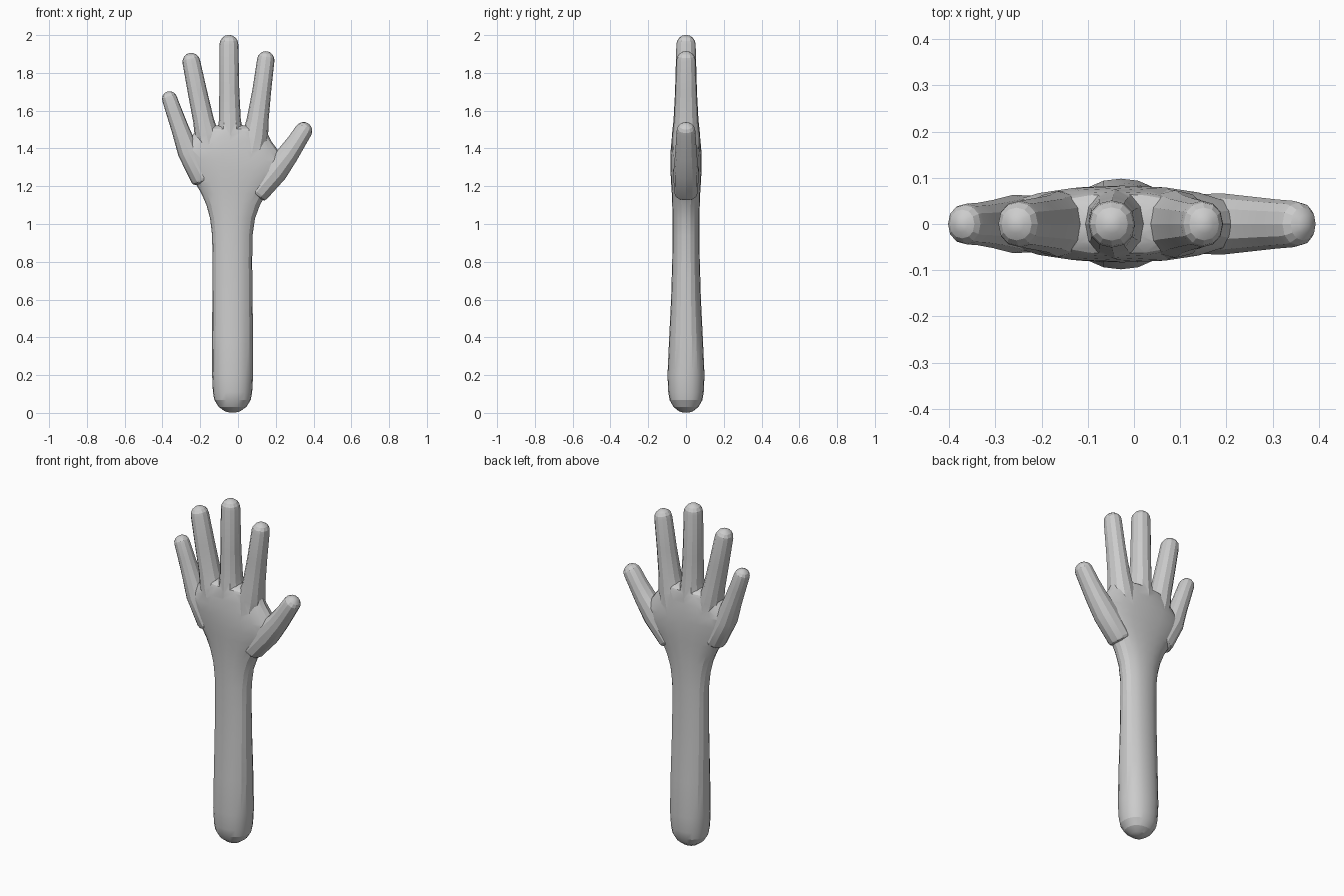
import bpy, bmesh, math
from mathutils import Vector

if "Cube" in bpy.data.objects:
    bpy.data.objects.remove(bpy.data.objects["Cube"])

skin = bpy.data.materials.new("light_grey")
skin.diffuse_color = (0.6, 0.6, 0.6, 1)
skin.use_nodes = True
skin.node_tree.nodes["Principled BSDF"].inputs["Base Color"].default_value = skin.diffuse_color


def power(v, e):
    return math.copysign(abs(v) ** e, v)


def loft(name, stations, axis, start_cap, end_cap, sides=16, roundness=2.2):
    """Rounded tube through (x, z, half width, half depth) stations with domed ends."""
    axis = Vector(axis).normalized()
    side = Vector((axis.z, 0, -axis.x))
    rings = [(Vector((x, 0, z)), w, d) for x, z, w, d in stations]

    def dome(ring, height, sign):
        c, w, d = ring
        return [(c + axis * sign * height * math.sin(a), w * math.cos(a), d * math.cos(a))
                for a in (math.radians(t) for t in (22, 45, 66, 82))]

    rings = dome(rings[0], start_cap, -1)[::-1] + rings + dome(rings[-1], end_cap, 1)
    bm = bmesh.new()
    loops = []
    for c, w, d in rings:
        loop = []
        for i in range(sides):
            a = 2 * math.pi * i / sides
            u, v = (power(f(a), 2 / roundness) for f in (math.cos, math.sin))
            loop.append(bm.verts.new(c + side * w * u + Vector((0, d * v, 0))))
        loops.append(loop)
    for lo, hi in zip(loops, loops[1:]):
        for i in range(sides):
            j = (i + 1) % sides
            bm.faces.new((lo[i], lo[j], hi[j], hi[i]))
    bm.faces.new(loops[0][::-1])
    bm.faces.new(loops[-1])
    bmesh.ops.recalc_face_normals(bm, faces=bm.faces)
    mesh = bpy.data.meshes.new(name)
    bm.to_mesh(mesh)
    bm.free()
    mesh.materials.append(skin)
    obj = bpy.data.objects.new(name, mesh)
    bpy.context.collection.objects.link(obj)
    return obj


# Forearm and palm: z, left x, right x, half depth
outline = [(0.11, -0.133, 0.075, 0.094), (0.2, -0.137, 0.08, 0.098), (0.4, -0.137, 0.08, 0.089),
           (0.6, -0.136, 0.077, 0.079), (0.8, -0.135, 0.075, 0.073), (0.94, -0.137, 0.077, 0.071),
           (1.03, -0.148, 0.09, 0.071), (1.1, -0.167, 0.116, 0.073), (1.16, -0.193, 0.15, 0.075),
           (1.22, -0.228, 0.2, 0.079), (1.28, -0.264, 0.237, 0.082), (1.34, -0.292, 0.24, 0.083),
           (1.39, -0.305, 0.212, 0.081), (1.44, -0.265, 0.175, 0.077), (1.49, -0.225, 0.152, 0.07)]
hand = loft("forearm_and_palm", [((l + r) / 2, z, (r - l) / 2, d) for z, l, r, d in outline],
            (0, 0, 1), 0.11, 0.035, sides=20)

# Fingers and thumb: stations from the root inside the palm to the fingertip
digits = {
    "little_finger": [(-0.19, 1.24, 0.06, 0.06), (-0.262, 1.38, 0.057, 0.063),
                      (-0.305, 1.5, 0.047, 0.052), (-0.337, 1.59, 0.043, 0.046),
                      (-0.362, 1.662, 0.04, 0.044)],
    "ring_finger": [(-0.14, 1.36, 0.06, 0.072), (-0.166, 1.47, 0.064, 0.071),
                    (-0.183, 1.55, 0.055, 0.062), (-0.215, 1.7, 0.051, 0.056),
                    (-0.247, 1.858, 0.047, 0.05)],
    "middle_finger": [(-0.04, 1.36, 0.065, 0.078), (-0.041, 1.47, 0.072, 0.075),
                      (-0.043, 1.55, 0.058, 0.066), (-0.046, 1.7, 0.053, 0.058),
                      (-0.048, 1.95, 0.05, 0.051)],
    "index_finger": [(0.07, 1.36, 0.07, 0.075), (0.09, 1.46, 0.07, 0.073),
                     (0.104, 1.55, 0.058, 0.063), (0.125, 1.7, 0.05, 0.056),
                     (0.147, 1.868, 0.046, 0.05)],
    "thumb": [(0.1, 1.17, 0.065, 0.064), (0.193, 1.28, 0.07, 0.066), (0.265, 1.37, 0.057, 0.058),
              (0.31, 1.435, 0.05, 0.053), (0.346, 1.492, 0.047, 0.05)],
}
parts = []
for name, st in digits.items():
    tip = st[-1]
    axis = (tip[0] - st[1][0], 0, tip[1] - st[1][1])
    parts.append(loft(name, st, axis, 0.03, tip[2] * 1.02, sides=12))

# Weld everything into one surface
for part in parts:
    mod = hand.modifiers.new("join_" + part.name, 'BOOLEAN')
    mod.operation = 'UNION'
    mod.solver = 'EXACT'
    mod.object = part
bpy.context.view_layer.update()
graph = bpy.context.evaluated_depsgraph_get()
welded = bpy.data.meshes.new_from_object(hand.evaluated_get(graph))
hand.modifiers.clear()
hand.data = welded
hand.name = "hand_and_forearm"
for part in parts:
    bpy.data.objects.remove(part)

# Gentle rounding of the shading, with the finger creases kept
bpy.context.view_layer.objects.active = hand
hand.select_set(True)
bpy.ops.object.shade_smooth_by_angle(angle=math.radians(20))
